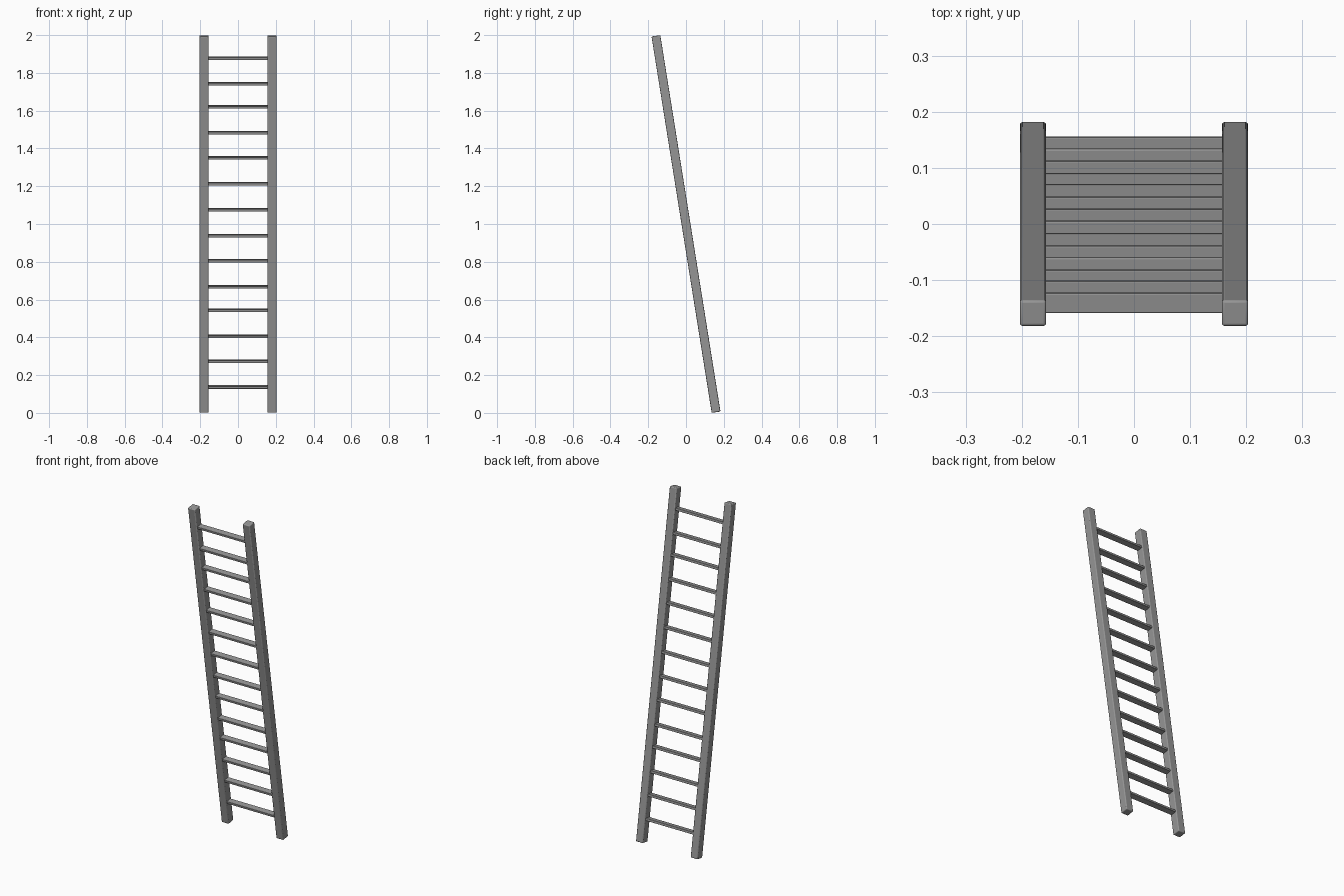
import bpy
import math
from mathutils import Matrix

cube = bpy.data.objects.get("Cube")
if cube:
    bpy.data.objects.remove(cube, do_unlink=True)

LEAN = math.atan2(0.318, 1.99)
RAIL_WIDTH = 0.047
RAIL_LENGTH = (2 - RAIL_WIDTH * math.sin(LEAN)) / math.cos(LEAN)
RAIL_X = 0.18
TILT = Matrix.Translation((0, 0, 1)) @ Matrix.Rotation(LEAN, 4, 'X')

# Plain grey metal
grey = bpy.data.materials.new("grey_metal")
grey.use_nodes = True
color = (0.3, 0.3, 0.3, 1)
grey.diffuse_color = color
grey.node_tree.nodes["Principled BSDF"].inputs["Base Color"].default_value = color


def bar(name, size, place, bevel):
    """Rounded bar placed in the plane of the leaning ladder."""
    bpy.ops.mesh.primitive_cube_add(size=1)
    obj = bpy.context.object
    obj.name = name
    obj.data.transform(Matrix.Diagonal((*size, 1)))
    obj.matrix_world = TILT @ Matrix.Translation(place)
    obj.data.materials.append(grey)
    mod = obj.modifiers.new("rounded_edges", 'BEVEL')
    mod.width = bevel
    mod.segments = 3
    bpy.ops.object.shade_smooth_by_angle(angle=math.radians(35))
    return obj


# Side rails
for side, x in (("left", RAIL_X), ("right", -RAIL_X)):
    bar(side + "_rail", (RAIL_WIDTH, RAIL_WIDTH, RAIL_LENGTH), (x, 0, 0), 0.005)

# Rungs, slightly uneven in height
heights = [0.137, 0.273, 0.405, 0.543, 0.667, 0.806, 0.938,
           1.075, 1.213, 1.35, 1.483, 1.62, 1.742, 1.878]
for i, z in enumerate(heights):
    bar(f"rung_{i + 1}", (2 * RAIL_X, 0.035, 0.014),
        (0, 0, (z - 1) / math.cos(LEAN)), 0.002)
